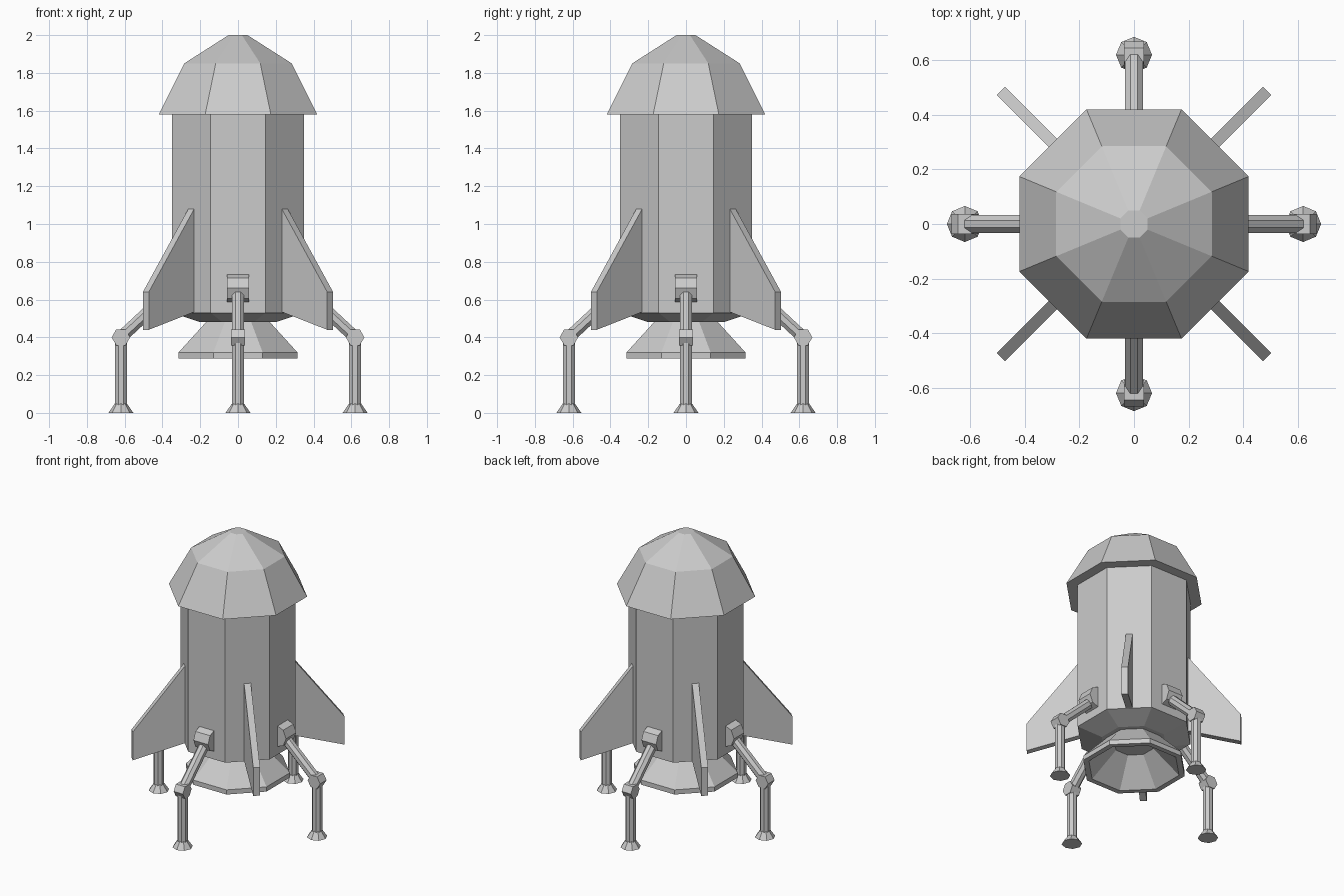
import bpy, bmesh
from math import pi, cos, sin, atan2, hypot
from mathutils import Matrix, Vector

old = bpy.data.objects.get("Cube")
if old:
    bpy.data.objects.remove(old, do_unlink=True)

# One plain grey for the whole model
grey = bpy.data.materials.new("plain_grey")
grey.use_nodes = True
colour = (0.6, 0.6, 0.6, 1)
grey.diffuse_color = colour
grey.node_tree.nodes["Principled BSDF"].inputs["Base Color"].default_value = colour


def finish(bm, name):
    bmesh.ops.recalc_face_normals(bm, faces=bm.faces)
    mesh = bpy.data.meshes.new(name)
    bm.to_mesh(mesh)
    bm.free()
    mesh.materials.append(grey)
    obj = bpy.data.objects.new(name, mesh)
    bpy.context.collection.objects.link(obj)
    return obj


def octagon_stack(name, profile):
    """Eight-sided solid from (flat distance, height) rings, capped at both ends."""
    bm = bmesh.new()
    rings = []
    for flat, z in profile:
        r = flat / cos(pi / 8)
        angles = [(i + 0.5) * pi / 4 for i in range(8)]
        rings.append([bm.verts.new((r * cos(a), r * sin(a), z)) for a in angles])
    for low, high in zip(rings, rings[1:]):
        for i in range(8):
            j = (i + 1) % 8
            bm.faces.new((low[i], low[j], high[j], high[i]))
    bm.faces.new(rings[0])
    bm.faces.new(rings[-1])
    return finish(bm, name)


def rod(name, centre, length, r1, r2, sides, turn, tilt, spin):
    """Capped prism or cone, tilted in place and then spun around the body."""
    bm = bmesh.new()
    place = spin @ Matrix.Translation(centre) @ tilt @ Matrix.Rotation(turn, 4, 'Z')
    bmesh.ops.create_cone(bm, cap_ends=True, segments=sides, radius1=r1,
                          radius2=r2, depth=length, matrix=place)
    return finish(bm, name)


def fin(name, spin):
    """Thin swept plate standing radially on the body."""
    outline = [(0.33, 0.54), (0.69, 0.44), (0.69, 0.64), (0.35, 1.08), (0.33, 1.08)]
    bm = bmesh.new()
    sides = [[bm.verts.new(spin @ Vector((x, y, z))) for x, z in outline]
             for y in (-0.022, 0.022)]
    bm.faces.new(sides[0])
    bm.faces.new(sides[1])
    n = len(outline)
    for i in range(n):
        j = (i + 1) % n
        bm.faces.new((sides[0][i], sides[0][j], sides[1][j], sides[1][i]))
    return finish(bm, name)


# Hull, overhanging nose and hollow engine bell
octagon_stack("hull", [(0.2, 0.48), (0.35, 0.53), (0.35, 1.6)])
octagon_stack("nose_cap", [(0.42, 1.58), (0.285, 1.85), (0.05, 2.0)])
octagon_stack("engine_bell", [(0.165, 0.485), (0.315, 0.32), (0.315, 0.287),
                              (0.28, 0.287), (0.12, 0.455)])

# Four diagonal fins
for k, label in enumerate(("back_left", "back_right", "front_right", "front_left")):
    fin(label + "_fin", Matrix.Rotation(pi / 4 + k * pi / 2, 4, 'Z'))

# Four jointed landing legs
hip, knee = Vector((0.34, 0, 0.66)), Vector((0.62, 0, 0.4))
reach = hip - knee
upright = Matrix.Identity(4)
across = Matrix.Rotation(pi / 2, 4, 'X')
lean = Matrix.Rotation(atan2(reach.x, reach.z), 4, 'Y')
for k, label in enumerate(("left", "back", "right", "front")):
    spin = Matrix.Rotation(k * pi / 2, 4, 'Z')
    rod(label + "_hip_joint", hip, 0.114, 0.077, 0.077, 8, 0, across, spin)
    rod(label + "_upper_leg", (hip + knee) / 2, hypot(reach.x, reach.z),
        0.035, 0.035, 8, pi / 8, lean, spin)
    rod(label + "_knee_joint", knee, 0.072, 0.049, 0.049, 6, pi / 6, across, spin)
    rod(label + "_lower_leg", (0.62, 0, 0.22), 0.36, 0.034, 0.034, 8, pi / 8, upright, spin)
    rod(label + "_foot", (0.62, 0, 0.026), 0.052, 0.066, 0.03, 8, 0, upright, spin)
